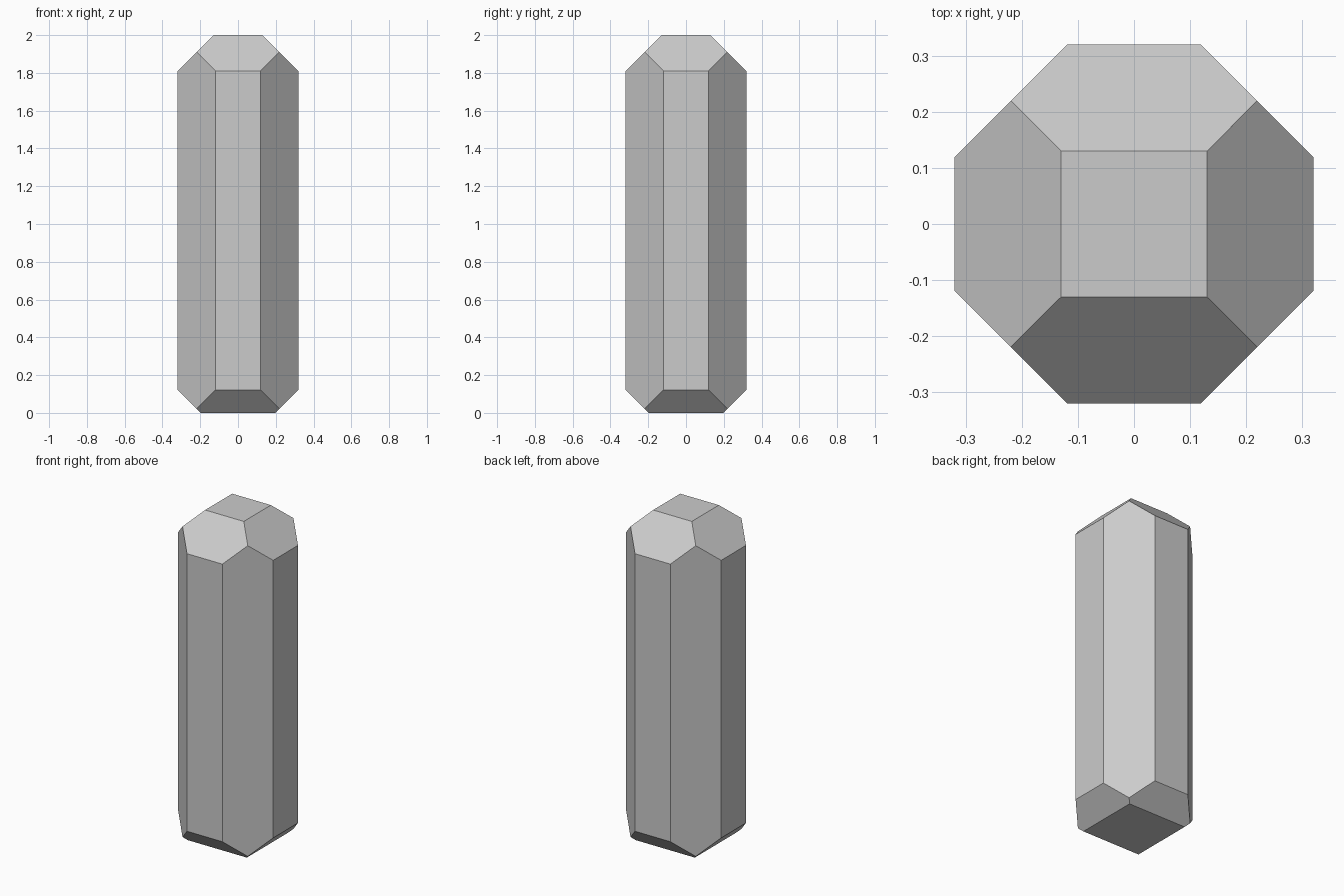
import bpy, bmesh
from mathutils import Vector, Matrix
from math import radians

if "Cube" in bpy.data.objects:
    bpy.data.objects.remove(bpy.data.objects["Cube"])

bm = bmesh.new()

# Square pillar blank
bmesh.ops.create_cube(bm, size=1, matrix=Matrix.Translation((0, 0, 1)) @ Matrix.Diagonal((0.64, 0.64, 2, 1)))


def chamfer(point, normal):
    """Slice off everything beyond a plane and cap the cut."""
    geom = bm.verts[:] + bm.edges[:] + bm.faces[:]
    bmesh.ops.bisect_plane(bm, geom=geom, dist=1e-5, plane_co=point, plane_no=normal, clear_outer=True)
    rim = [e for e in bm.edges if e.is_boundary]
    bmesh.ops.contextual_create(bm, geom=rim)


for i in range(4):
    turn = Matrix.Rotation(radians(90 * i), 3, 'Z')
    # Vertical corner facet, top facet, smaller bottom facet
    for point, normal in (((0.32, 0.119, 1), (1, 1, 0)),
                          ((0.32, 0, 1.81), (1, 0, 1)),
                          ((0.32, 0, 0.122), (1, 0, -1))):
        chamfer(turn @ Vector(point), turn @ Vector(normal).normalized())

bmesh.ops.recalc_face_normals(bm, faces=bm.faces[:])
mesh = bpy.data.meshes.new("faceted_pillar")
bm.to_mesh(mesh)
bm.free()
bpy.context.collection.objects.link(bpy.data.objects.new("faceted_pillar", mesh))
